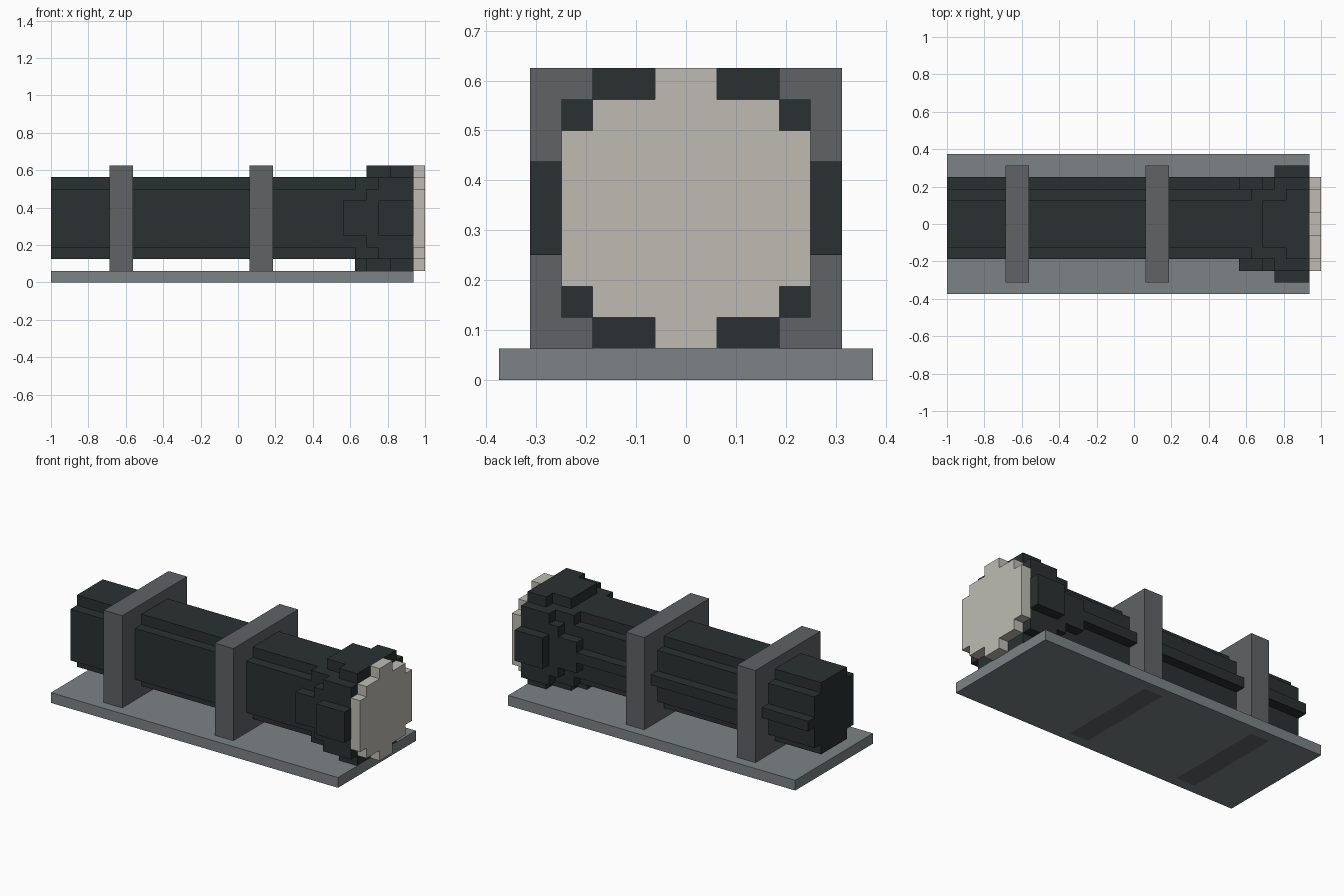
import bpy, bmesh
from mathutils import Vector

if "Cube" in bpy.data.objects:
    bpy.data.objects.remove(bpy.data.objects["Cube"])

S = 1 / 16          # block size
AXIS_K = 5          # block row on the tube axis
cells = {}          # (i, j, k) -> part name


def box(part, i0, i1, j0, j1, k0, k1):
    for i in range(i0, i1):
        for j in range(j0, j1):
            for k in range(k0, k1):
                cells[i, j, k] = part


def disc(part, i, r2):
    for j in range(-6, 6):
        for k in range(0, 11):
            if (j + .5) ** 2 + (k - AXIS_K) ** 2 < r2:
                cells[i, j, k] = part


# Base plate
box("base_plate", -16, 15, -6, 6, 0, 1)

# Tube with a thin rib along the back
for i in range(-16, 15):
    disc("tube", i, 12)
box("tube", -16, 15, 3, 4, AXIS_K, AXIS_K + 1)

# Flared head, widening towards the lens
for i, r2 in zip(range(9, 15), (14, 16, 19, 22, 23, 23)):
    disc("flared_head", i, r2)
box("flared_head", 10, 11, -1, 1, 1, 2)

# Lens
disc("lens", 15, 17)

# Two square mounting brackets, set through the base
for n, i in (("rear", -11), ("front", 1)):
    box(n + "_bracket", i, i + 2, -5, 5, 0, 10)

DARK, GREY = (.023, .030, .030, 1), (.115, .122, .130, 1)
COLOURS = {
    "base_plate": (.200, .227, .237, 1),
    "tube": DARK, "flared_head": DARK,
    "rear_bracket": GREY, "front_bracket": GREY,
    "lens": (.51, .50, .45, 1),
}
mats = {}


def material(col):
    if col not in mats:
        mats[col] = bpy.data.materials.new("paint_%d" % len(mats))
        mats[col].diffuse_color = col
    return mats[col]


# Skin each part with the block faces that are exposed
for part, col in COLOURS.items():
    bm = bmesh.new()
    for cell in [c for c, p in cells.items() if p == part]:
        centre = Vector(cell) + Vector((.5, .5, .5))
        for a in range(3):
            for s in (-1, 1):
                n = Vector((0, 0, 0))
                n[a] = s
                if tuple(int(c + d) for c, d in zip(cell, n)) in cells:
                    continue
                u, v = Vector((0, 0, 0)), Vector((0, 0, 0))
                u[(a + 1) % 3], v[(a + 2) % 3] = .5, .5 * s
                mid = centre + n * .5
                bm.faces.new([bm.verts.new((mid + p * u + q * v) * S)
                              for p, q in ((-1, -1), (1, -1), (1, 1), (-1, 1))])
    bmesh.ops.remove_doubles(bm, verts=bm.verts, dist=1e-4)
    mesh = bpy.data.meshes.new(part)
    bm.to_mesh(mesh)
    bm.free()
    mesh.materials.append(material(col))
    bpy.context.collection.objects.link(bpy.data.objects.new(part, mesh))

for m in bpy.data.materials:
    if m.users and not m.is_grease_pencil:
        m.use_nodes = True
        m.node_tree.nodes["Principled BSDF"].inputs["Base Color"].default_value = m.diffuse_color
